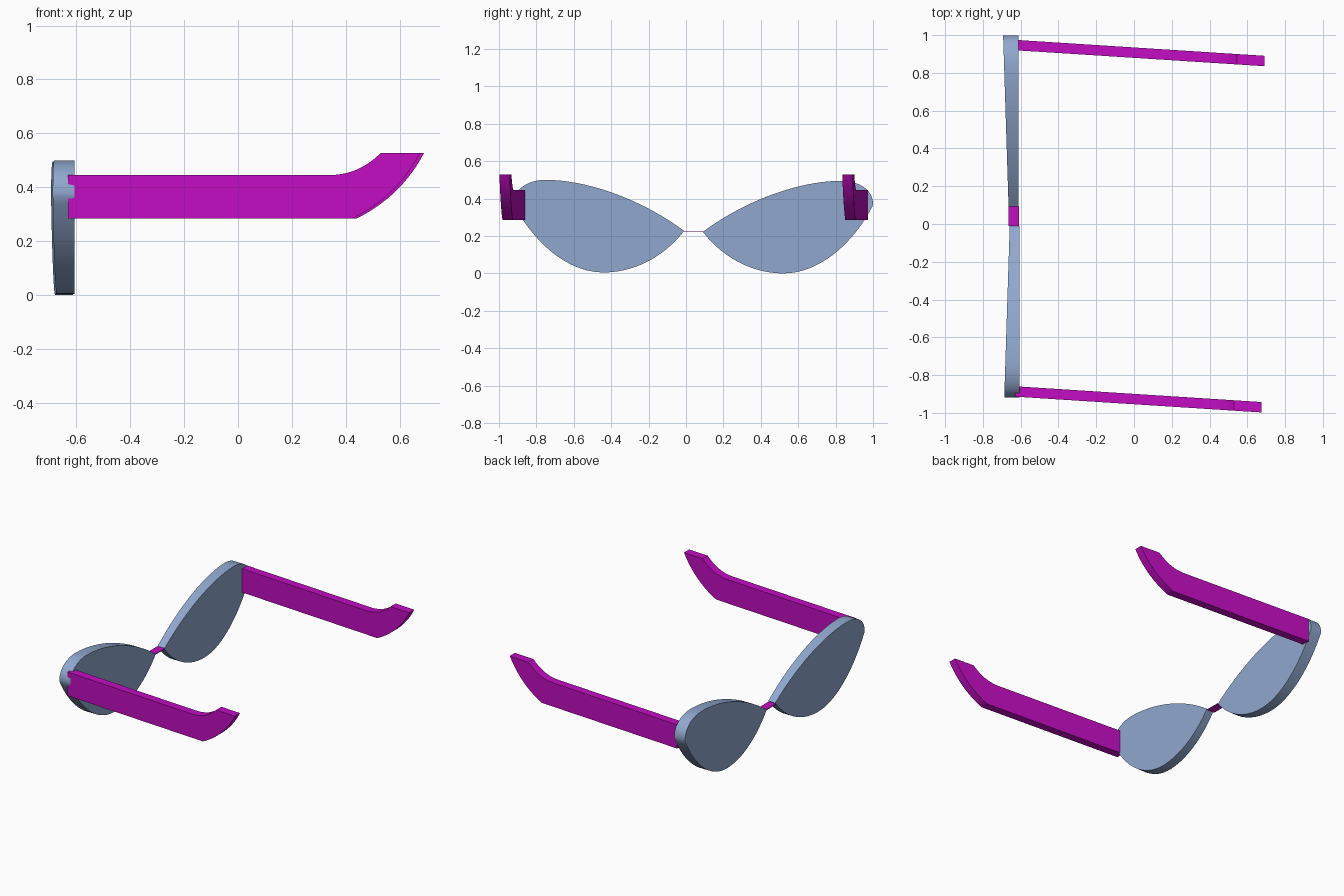
import bpy, bmesh
from mathutils import Vector
from mathutils.geometry import interpolate_bezier

cube = bpy.data.objects.get("Cube")
if cube:
    bpy.data.objects.remove(cube, do_unlink=True)


def material(name, rgb):
    m = bpy.data.materials.new(name)
    m.use_nodes = True
    color = (*rgb, 1.0)
    m.diffuse_color = color
    m.node_tree.nodes["Principled BSDF"].inputs["Base Color"].default_value = color
    return m


BLUE = material("lens blue grey", (0.28, 0.39, 0.62))
PURPLE = material("frame purple", (0.54, 0.004, 0.54))


def outline(segments, steps):
    """Chain 2D bezier segments (or straight corners) into one list of points."""
    pts = []
    for seg in segments:
        if len(seg) == 4:
            a, b, c, d = [Vector((p[0], p[1], 0)) for p in seg]
            pts += [(p.x, p.y) for p in interpolate_bezier(a, b, c, d, steps)[:-1]]
        else:
            pts += seg
    return pts


def prism(name, ring_a, ring_b, mat):
    """Solid between two matching rings of 3D points."""
    bm = bmesh.new()
    a = [bm.verts.new(p) for p in ring_a]
    b = [bm.verts.new(p) for p in ring_b]
    bm.faces.new(a)
    bm.faces.new(b[::-1])
    n = len(a)
    for i in range(n):
        j = (i + 1) % n
        bm.faces.new((a[j], a[i], b[i], b[j]))
    bmesh.ops.recalc_face_normals(bm, faces=bm.faces)
    me = bpy.data.meshes.new(name)
    bm.to_mesh(me)
    bm.free()
    me.materials.append(mat)
    ob = bpy.data.objects.new(name, me)
    bpy.context.collection.objects.link(ob)
    bpy.ops.object.select_all(action='DESELECT')
    ob.select_set(True)
    bpy.context.view_layer.objects.active = ob
    bpy.ops.object.shade_smooth_by_angle(angle=0.5)
    return ob


# Lenses: teardrop outline in (y, z), front face slightly thicker outward
MID = 0.04
tip, low, outer, top = (0.09, 0.222), (0.52, 0.0), (0.998, 0.36), (0.83, 0.495)
lens = outline([
    (tip, (0.2, 0.08), (0.36, 0), low),
    (low, (0.72, 0), (0.90, 0.17), outer),
    (outer, (1.01, 0.44), (0.93, 0.495), top),
    (top, (0.62, 0.495), (0.33, 0.40), tip),
], 20)
for name, mirror, dx, dz in (("lens_back_side", 1, 0, 0),
                             ("lens_front_side", -1, 0.006, 0.005)):
    def place(y, z, x):
        return (x + dx, MID + mirror * (y - MID), z + dz)
    inner = [place(y, z, -0.612) for y, z in lens]
    front = [place(y, z, -0.664 - 0.029 * (y - 0.09) / 0.91) for y, z in lens]
    prism(name, inner, front, BLUE)

# Temples: long bars with upswept tips, both slanting the same way
temple = outline([
    [(-0.63, 0.285), (0.42, 0.285)],
    ((0.425, 0.285), (0.53, 0.335), (0.62, 0.42), (0.675, 0.528)),
    [(0.675, 0.528), (0.53, 0.528)],
    ((0.528, 0.526), (0.47, 0.47), (0.41, 0.445), (0.33, 0.445)),
    [(0.33, 0.445), (-0.63, 0.445)],
], 14)
SLANT, THICK = -0.064, 0.055
for name, y0, dx in (("temple_front_side", -0.914, 0.0),
                     ("temple_back_side", 0.919, 0.015)):
    near = [(x + dx, y0 + SLANT * (x + 0.63), z) for x, z in temple]
    far = [(x, y + THICK, z) for x, y, z in near]
    prism(name, near, far, PURPLE)

# Bridge: thin flat strip joining the lens tips
strip = [(-0.665, -0.01), (-0.61, -0.01), (-0.61, 0.092), (-0.665, 0.092)]
prism("bridge", [(x, y, 0.220) for x, y in strip],
      [(x, y, 0.225) for x, y in strip], PURPLE)
